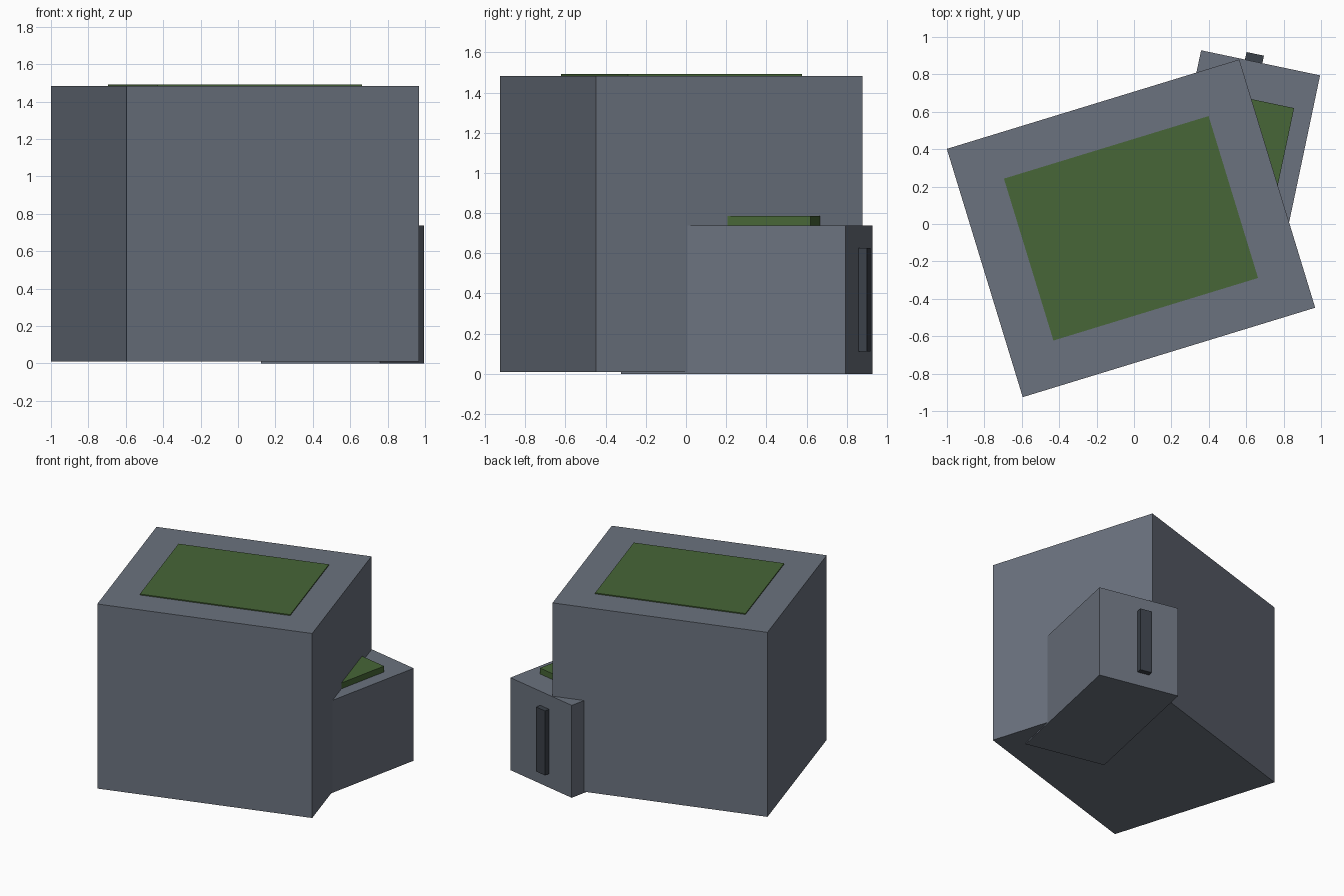
import bpy, math
from mathutils import Matrix, Vector

if "Cube" in bpy.data.objects:
    bpy.data.objects.remove(bpy.data.objects["Cube"])


def material(name, rgb):
    m = bpy.data.materials.new(name)
    m.diffuse_color = (*rgb, 1)
    m.use_nodes = True
    m.node_tree.nodes["Principled BSDF"].inputs["Base Color"].default_value = m.diffuse_color
    return m


CONCRETE = material("grey_concrete", (0.147, 0.168, 0.209))
GRASS = material("roof_green", (0.063, 0.133, 0.038))
DARK = material("dark_slate", (0.044, 0.053, 0.067))


def box(name, site, local, size, z0, z1, mat):
    """Box placed at a local xy offset inside a turned site (x, y, degrees)."""
    x, y, deg = site
    turn = math.radians(deg)
    off = Matrix.Rotation(turn, 3, 'Z') @ Vector((*local, 0))
    bpy.ops.mesh.primitive_cube_add(
        size=1, location=(x + off.x, y + off.y, (z0 + z1) / 2), rotation=(0, 0, turn))
    o = bpy.context.object
    o.name = name
    o.scale = (*size, z1 - z0)
    bpy.ops.object.transform_apply(location=False, rotation=False, scale=True)
    o.data.materials.append(mat)
    return o


MAIN = (-0.016, -0.023, 17.0)
ANNEX = (0.559, 0.302, -11.9)

# Large block with its planted roof
box("main_block", MAIN, (0, 0), (1.635, 1.388), 0.01, 1.483, CONCRETE)
box("main_roof_garden", MAIN, (0, 0), (1.144, 0.905), 1.483, 1.491, GRASS)

# Small block that runs into the large one, with its planted roof and rear slot
box("annex_block", ANNEX, (0, 0), (0.65, 1.144), 0.0, 0.738, CONCRETE)
box("annex_roof_garden", ANNEX, (0, 0), (0.45, 0.744), 0.738, 0.785, GRASS)
box("annex_rear_panel", ANNEX, (-0.038, 0.592), (0.095, 0.042), 0.11, 0.625, DARK)
